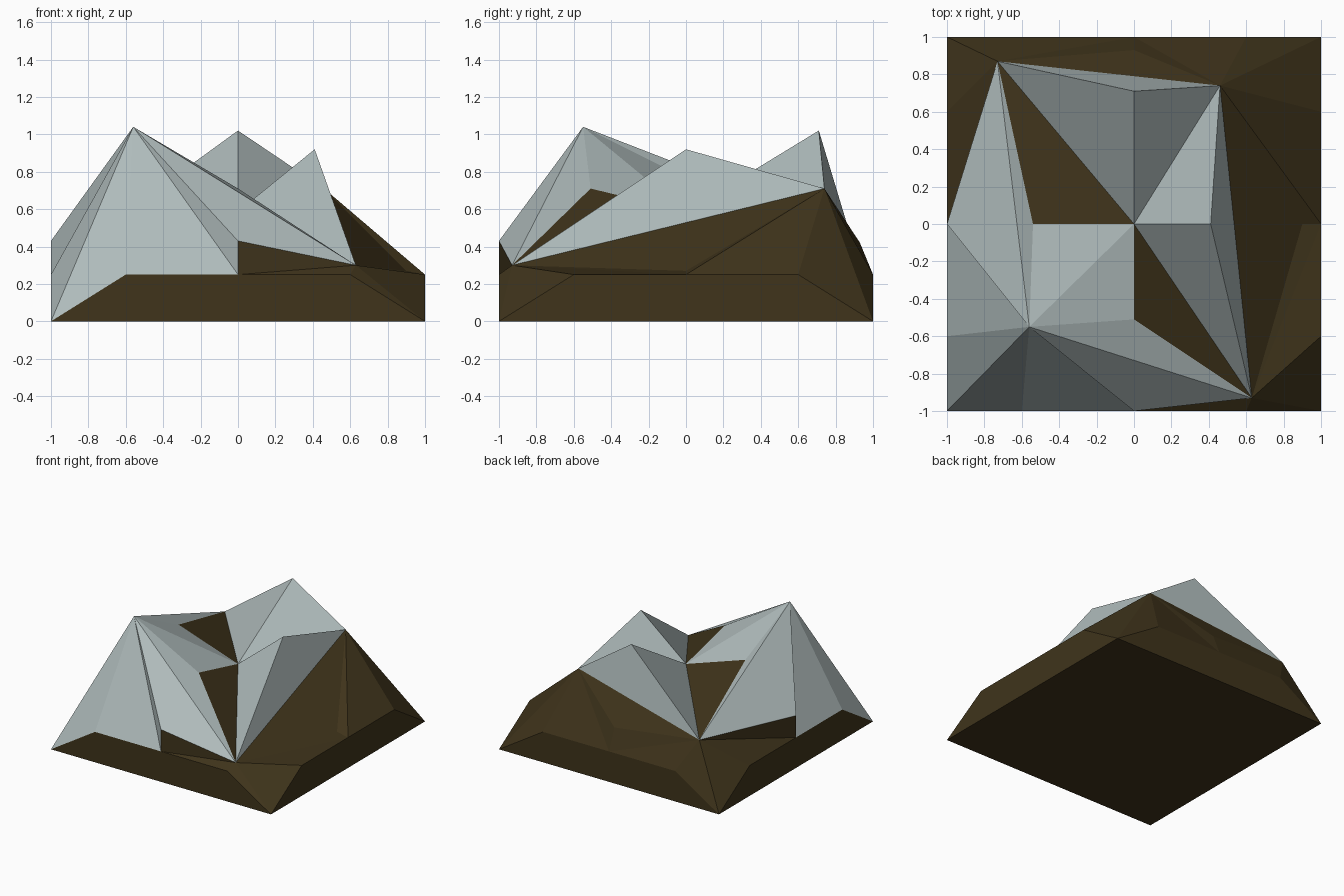
import bpy, bmesh

if "Cube" in bpy.data.objects:
    bpy.data.objects.remove(bpy.data.objects["Cube"])


def material(name, rgb):
    m = bpy.data.materials.new(name)
    m.diffuse_color = (*rgb, 1)
    m.use_nodes = True
    m.node_tree.nodes["Principled BSDF"].inputs["Base Color"].default_value = m.diffuse_color
    return m


ice = material("pale_ice", (0.43, 0.50, 0.50))
rock = material("brown_rock", (0.050, 0.034, 0.011))

# Everything runs counter-clockwise: corner i, then the side from corner i to i+1
signs = [(-1, -1), (1, -1), (1, 1), (-1, 1)]
tips = [(-0.56, -0.55, 1.04), (0.63, -0.93, 0.30), (0.46, 0.74, 0.71), (-0.73, 0.87, 0.49)]
ridges = [(0, -0.51, 0.71), (0.41, 0, 0.92), (0, 0.71, 1.02), (-0.54, 0, 0.765)]
ledges = [(0, -1, 0.43), (0.90, 0, 0.27), (0, 0.93, 0.42), (-1, 0, 0.43)]
slope_is_ice = [True, False, False, True]           # slope outside each ridge
hollow_rock = {(0, 1), (3, 3)}                      # (side, corner) of rocky hollows

bm = bmesh.new()


def verts(points):
    return [bm.verts.new(p) for p in points]


def face(is_ice, *vs):
    bm.faces.new(vs).material_index = 0 if is_ice else 1


corner = verts([(x, y, 0) for x, y in signs])
tip, ridge, ledge = verts(tips), verts(ridges), verts(ledges)
centre = bm.verts.new((0, 0, 0.587))
H, B = 0.25, 0.6                                    # rim height and bevel start
mid, start, end = [], [], []
for i in range(4):
    (x0, y0), (x1, y1) = signs[i], signs[(i + 1) % 4]
    for store, t in ((start, (1 - B) / 2), (mid, 0.5), (end, (1 + B) / 2)):
        store.append(bm.verts.new((x0 + (x1 - x0) * t, y0 + (y1 - y0) * t, H)))

face(False, *reversed(corner))                      # underside
for i in range(4):
    j = (i + 1) % 4
    a, b = tip[i], tip[j]
    a_ice, b_ice = i == 0, j == 0                   # only the tall peak is iced outside
    # upright base wall
    face(False, corner[i], corner[j], end[i], mid[i], start[i])
    # outer flanks up to the two tips
    face(a_ice, corner[i], start[i], a)
    face(a_ice, start[i], mid[i], a)
    face(b_ice, mid[i], end[i], b)
    face(b_ice, end[i], corner[j], b)
    # ledge at the middle of the side
    face(a_ice, mid[i], ledge[i], a)
    face(b_ice, mid[i], b, ledge[i])
    # slope between the tips and the ridge above it
    face(slope_is_ice[i], ledge[i], b, a)
    face(True, a, b, ridge[i])
    # central hollow
    face((i, i) not in hollow_rock, a, ridge[i], centre)
    face((i, j) not in hollow_rock, ridge[i], b, centre)

bmesh.ops.recalc_face_normals(bm, faces=bm.faces)
mesh = bpy.data.meshes.new("rocky_peak")
bm.to_mesh(mesh)
bm.free()
mesh.materials.append(ice)
mesh.materials.append(rock)
bpy.context.collection.objects.link(bpy.data.objects.new("rocky_peak", mesh))
